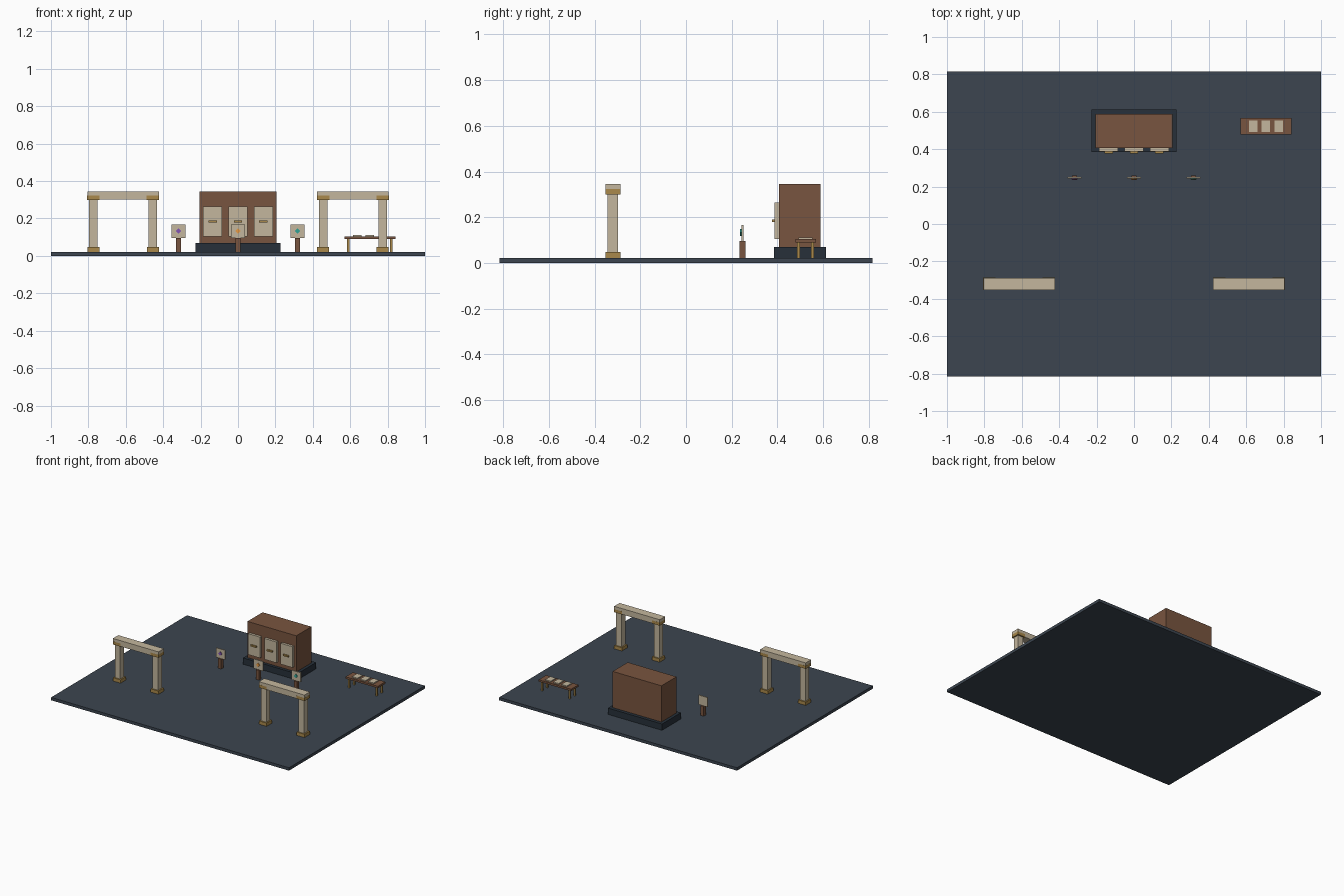
import bpy
from math import pi

if "Cube" in bpy.data.objects:
    bpy.data.objects.remove(bpy.data.objects["Cube"])


def material(name, rgb):
    m = bpy.data.materials.new(name)
    m.diffuse_color = (*rgb, 1)
    m.use_nodes = True
    m.node_tree.nodes["Principled BSDF"].inputs["Base Color"].default_value = m.diffuse_color
    return m


SLATE = material("slate", (0.045, 0.06, 0.08))
DARK = material("dark_slate", (0.02, 0.03, 0.042))
WOOD = material("wood", (0.19, 0.09, 0.05))
STONE = material("cream_stone", (0.55, 0.47, 0.34))
BRASS = material("brass", (0.40, 0.25, 0.07))
PURPLE = material("purple", (0.22, 0.09, 0.45))
ORANGE = material("orange", (0.80, 0.33, 0.06))
TEAL = material("teal", (0.03, 0.36, 0.30))

FLOOR = 0.022


def box(name, x, y, z, mat, tilt=0):
    """Box from (min, max) ranges, optionally rolled about the y axis."""
    centre = [(a + b) / 2 for a, b in (x, y, z)]
    bpy.ops.mesh.primitive_cube_add(size=1, location=centre, rotation=(0, tilt, 0))
    o = bpy.context.object
    o.name = name
    o.scale = [b - a for a, b in (x, y, z)]
    bpy.ops.object.transform_apply(location=False, rotation=False, scale=True)
    o.data.materials.append(mat)
    return o


def span(c, size):
    return (c - size / 2, c + size / 2)


# Floor slab
box("floor", (-1, 1), (-0.816, 0.816), (0, FLOOR), SLATE)

# Cabinet on its plinth, with three handled panels
box("cabinet_plinth", span(0, 0.455), (0.385, 0.613), (FLOOR, 0.07), DARK)
box("cabinet_body", span(0, 0.41), (0.407, 0.588), (0.07, 0.345), WOOD)
for i, x in enumerate((-0.136, 0, 0.136)):
    box(f"cabinet_panel_{i}", span(x, 0.1), (0.388, 0.407), (0.105, 0.264), STONE)
    box(f"panel_handle_{i}", span(x, 0.045), (0.376, 0.388), span(0.185, 0.011), BRASS)

# Signs with coloured diamonds
for i, (x, colour) in enumerate(((-0.318, PURPLE), (0, ORANGE), (0.318, TEAL))):
    box(f"sign_post_{i}", span(x, 0.026), span(0.247, 0.026), (FLOOR, 0.096), WOOD)
    box(f"sign_board_{i}", span(x, 0.077), (0.243, 0.251), (0.095, 0.167), STONE)
    box(f"sign_diamond_{i}", span(x, 0.021), (0.237, 0.243), span(0.133, 0.021),
        colour, pi / 4)

# Two gateways: columns with brass feet and caps under a lintel
for side, cx in (("left", -0.614), ("right", 0.614)):
    box(f"{side}_lintel", span(cx, 0.383), span(-0.32, 0.065), (0.301, 0.345), STONE)
    for i, x in enumerate((cx - 0.159, cx + 0.159)):
        box(f"{side}_column_{i}", span(x, 0.045), span(-0.32, 0.045), (0.046, 0.302), STONE)
        box(f"{side}_foot_{i}", span(x, 0.065), span(-0.32, 0.065), (FLOOR, 0.047), BRASS)
        box(f"{side}_cap_{i}", span(x, 0.066), span(-0.32, 0.066), (0.3, 0.323), BRASS)

# Table with three sheets
TX, TY = 0.705, 0.523
box("table_top", span(TX, 0.272), span(TY, 0.09), (0.09, 0.104), WOOD)
for i, dx in enumerate((-0.115, 0.115)):
    for j, dy in enumerate((-0.03, 0.03)):
        box(f"table_leg_{i}{j}", span(TX + dx, 0.013), span(TY + dy, 0.013),
            (FLOOR, 0.09), BRASS)
for i, dx in enumerate((-0.068, 0, 0.068)):
    box(f"table_sheet_{i}", span(TX + dx, 0.046), span(TY, 0.062), (0.104, 0.112), STONE)
